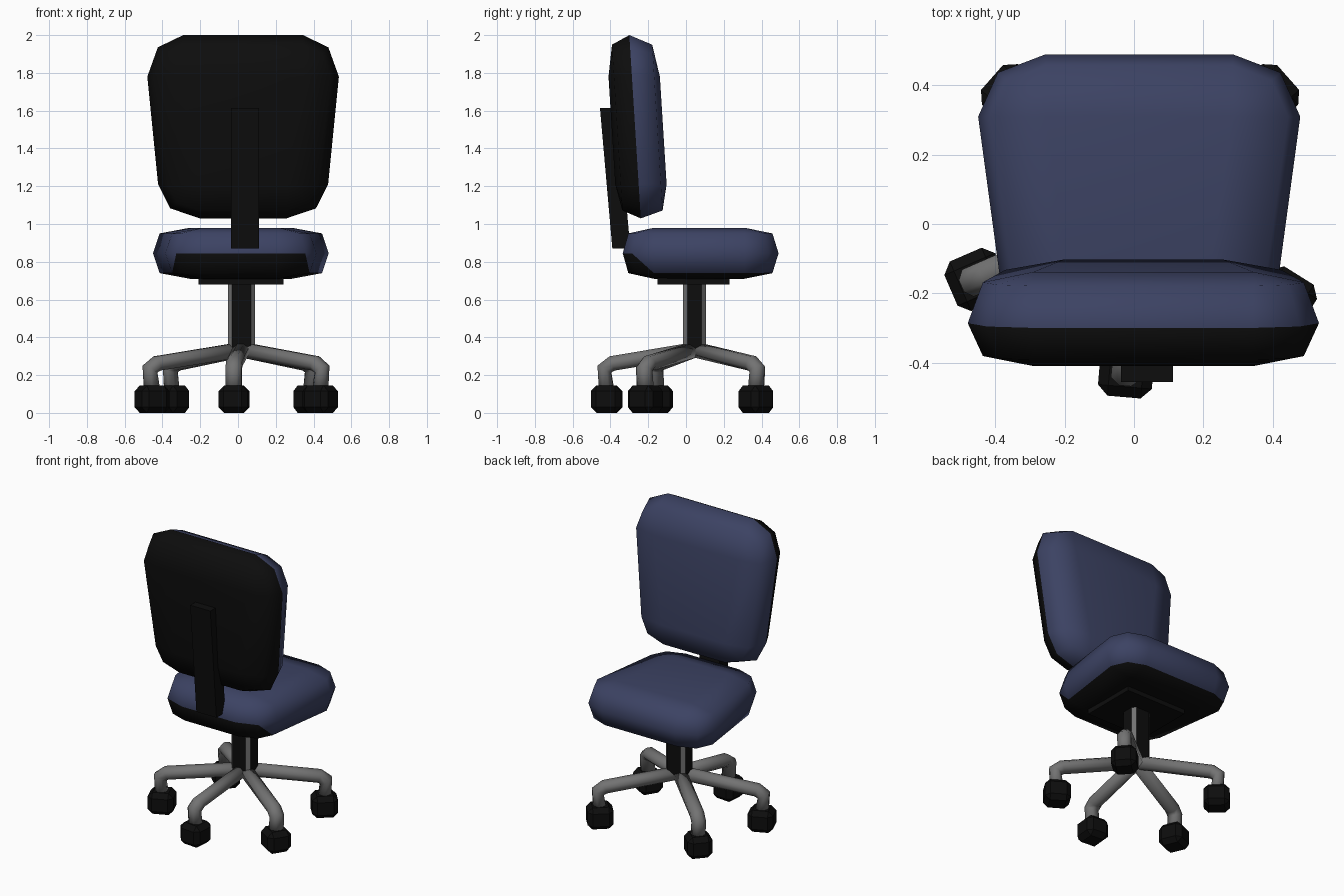
import bpy, bmesh
from math import cos, sin, pi, atan2, hypot
from mathutils import Vector, Matrix

cube = bpy.data.objects.get("Cube")
if cube:
    bpy.data.objects.remove(cube, do_unlink=True)


def material(name, rgb):
    m = bpy.data.materials.new(name)
    m.use_nodes = True
    m.diffuse_color = (*rgb, 1)
    m.node_tree.nodes["Principled BSDF"].inputs["Base Color"].default_value = (*rgb, 1)
    return m


black = material("black plastic", (0.004, 0.004, 0.004))
blue = material("blue fabric", (0.045, 0.055, 0.125))
grey = material("grey metal", (0.17, 0.17, 0.17))


def finish(name, bm, mats, smooth):
    bmesh.ops.remove_doubles(bm, verts=bm.verts, dist=0.0005)
    bmesh.ops.recalc_face_normals(bm, faces=bm.faces)
    for f in bm.faces:
        f.smooth = smooth
    mesh = bpy.data.meshes.new(name)
    bm.to_mesh(mesh)
    bm.free()
    for m in mats:
        mesh.materials.append(m)
    obj = bpy.data.objects.new(name, mesh)
    bpy.context.collection.objects.link(obj)
    return obj


def loft(name, rings, mats, rule=lambda band, seg: 0, smooth=True, splits={}):
    """Skin rings of points; rule(band, segment) picks the material.
    A split quad gets the first material below its diagonal."""
    bm = bmesh.new()
    loops = [[bm.verts.new(p) for p in ring] for ring in rings]
    n = len(loops[0])
    for j in range(len(loops) - 1):
        for i in range(n):
            k = (i + 1) % n
            a, b, c, d = loops[j][i], loops[j][k], loops[j + 1][k], loops[j + 1][i]
            side = splits.get((j, i))
            if side == "end":
                bm.faces.new((a, b, c)).material_index = 0
                bm.faces.new((a, c, d)).material_index = 1
            elif side == "start":
                bm.faces.new((a, b, d)).material_index = 0
                bm.faces.new((b, c, d)).material_index = 1
            else:
                bm.faces.new((a, b, c, d)).material_index = rule(j, i)
    bm.faces.new(loops[0]).material_index = 0
    bm.faces.new(loops[-1]).material_index = rule(len(loops) - 2, 0)
    return finish(name, bm, mats, smooth)


def outline(cx, corners, k=1.0, angles=(0, pi / 4, pi / 2)):
    """Rounded four-corner outline; corners are (u, v, radius u, radius v)."""
    return [(cx + u + k * ru * cos(q * pi / 2 + a), v + k * rv * sin(q * pi / 2 + a))
            for q, (u, v, ru, rv) in enumerate(corners) for a in angles]


def mirrored(far, near):
    """Four corners, counter-clockwise, from one far and one near corner."""
    flip = lambda c: (-c[0], *c[1:])
    return [far, flip(far), flip(near), near]


def box(name, lo, hi, mat, shear=0.0, bevel=0.0, place=None):
    bm = bmesh.new()
    bmesh.ops.create_cube(bm, size=1)
    lo, hi = Vector(lo), Vector(hi)
    for v in bm.verts:
        v.co = Vector([l + (c + 0.5) * (h - l) for l, h, c in zip(lo, hi, v.co)])
        v.co.y -= shear * (v.co.z - lo.z)
    if bevel:
        bmesh.ops.bevel(bm, geom=bm.edges[:], offset=bevel, segments=1, affect="EDGES")
    if place:
        bm.transform(place)
    return finish(name, bm, [mat], False)


# Seat cushion, with a black shell below that climbs the rear edge
seat = mirrored((0.27, 0.31, 0.195, 0.18), (0.2, -0.17, 0.2, 0.165))
profile = [(0, -0.135), (0.82, -0.105), (1, 0), (0.82, 0.105), (0, 0.135)]
loft("seat_cushion",
     [[(u, v, 0.845 + w) for u, v in outline(0.015, seat, k)] for k, w in profile],
     [black, blue],
     lambda band, seg: 0 if band == 0 or (band == 1 and 7 <= seg <= 9) else 1,
     splits={(1, 6): "end", (1, 10): "start"})

# Backrest, leaning slightly, black shell behind and blue padding in front
back = mirrored((0.317, 1.78, 0.19, 0.22), (0.23, 1.21, 0.22, 0.18))
profile = [(0, -0.124), (0.77, -0.095), (1, 0), (0.77, 0.118), (0, 0.148)]
loft("backrest",
     [[(u, w - 0.24 - 0.0625 * (v - 1.04), v) for u, v in outline(0.027, back, k)]
      for k, w in profile],
     [black, blue], lambda band, seg: 0 if band < 2 else 1)

# Spine behind the backrest and mounting plate under the seat
box("back_support", (-0.038, -0.39, 0.87), (0.112, -0.295, 1.615), black, shear=0.088)
box("seat_plate", (-0.21, -0.15, 0.68), (0.24, 0.23, 0.73), black)

# Column with grey chamfered corners
hub = Vector((0.018, 0.045, 0))
column = mirrored((0.05, 0.083, 0.022, 0.022), (0.05, 0.007, 0.022, 0.022))
loft("column",
     [[(u, v, z) for u, v in outline(hub.x, column, 1, (0, pi / 2))] for z in (0.34, 0.69)],
     [black, grey], lambda band, seg: 1 - seg % 2, smooth=False)

# Five bent legs, each on a caster
feet = [(0.385, 0.37), (-0.35, 0.37), (-0.455, -0.16), (-0.022, -0.42), (0.435, -0.215)]
for n, (fx, fy) in enumerate(feet, 1):
    dx, dy = fx - hub.x, fy - hub.y
    reach, angle = hypot(dx, dy), atan2(dy, dx)
    place = Matrix.Translation(hub) @ Matrix.Rotation(angle, 4, "Z")
    # stations: distance out, height, direction of the tube's upper side
    stations = [(0, 0.335, 0), (reach - 0.03, 0.262, 0.35),
                (reach + 0.012, 0.232, 1.1), (reach, 0.12, pi / 2)]
    rings = []
    for out, z, tilt in stations:
        ring = []
        for s in range(8):
            a = 2 * pi * (s + 0.5) / 8
            h = 0.043 * sin(a)
            ring.append(place @ Vector((out + h * sin(tilt), 0.046 * cos(a), z + h * cos(tilt))))
        rings.append(ring)
    loft(f"leg_{n}", rings, [grey])
    box(f"caster_{n}", (-0.08, -0.078, 0), (0.08, 0.078, 0.145), black, bevel=0.03,
        place=Matrix.Translation((fx, fy, 0)) @ Matrix.Rotation(angle, 4, "Z"))
